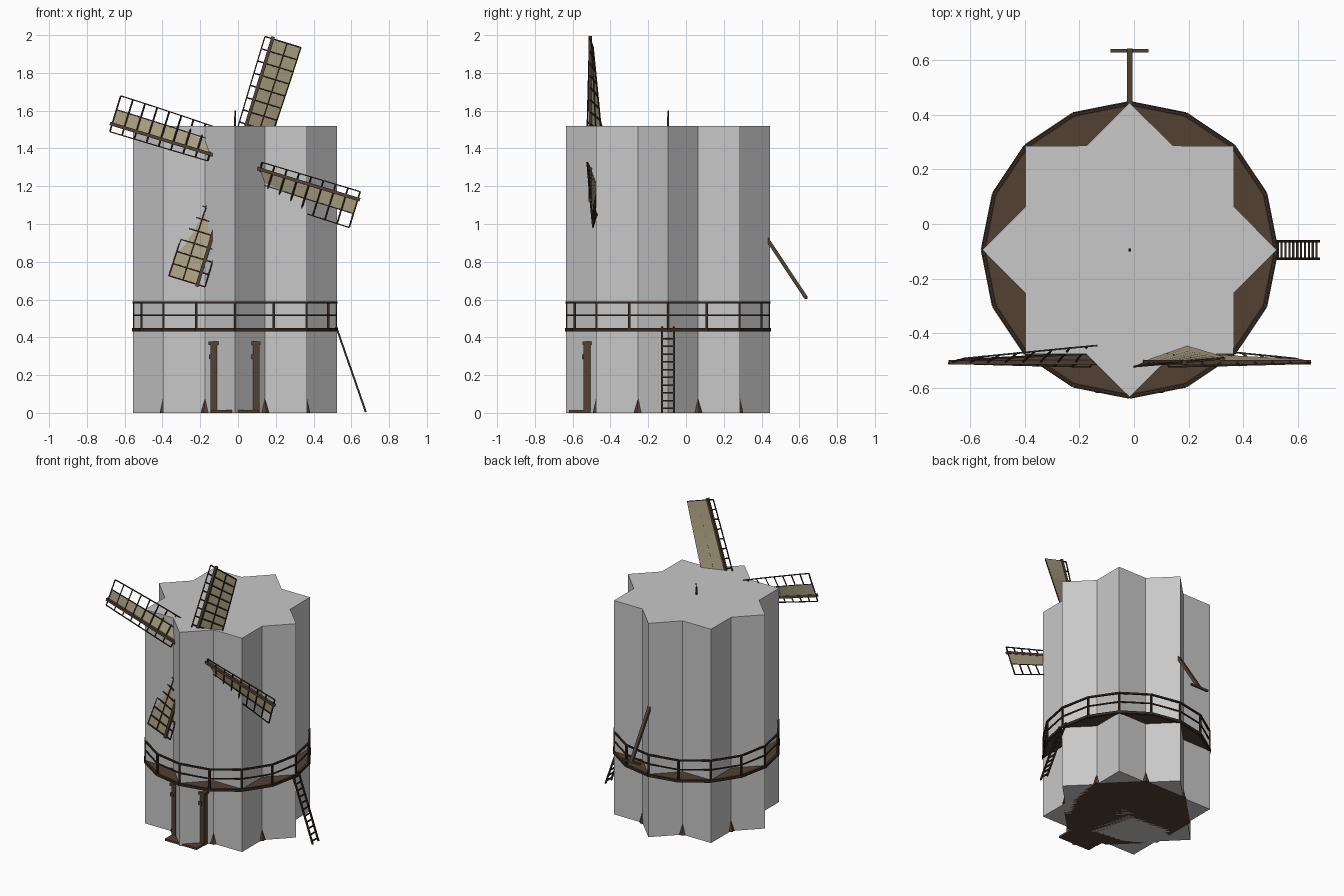
import bpy, bmesh, math
from mathutils import Vector, Matrix

if "Cube" in bpy.data.objects:
    bpy.data.objects.remove(bpy.data.objects["Cube"])

CX, CY = -0.016, -0.095          # tower axis
R = 0.543


def material(name, rgb):
    m = bpy.data.materials.new(name)
    m.diffuse_color = (*rgb, 1)
    m.use_nodes = True
    m.node_tree.nodes["Principled BSDF"].inputs["Base Color"].default_value = m.diffuse_color
    return m


STONE = material("pale_grey", (0.58, 0.58, 0.58))
WOOD = material("brown_wood", (0.085, 0.052, 0.034))
DARK = material("dark_wood", (0.035, 0.022, 0.015))
CLOTH = material("beige_cloth", (0.42, 0.36, 0.23))


def finish(name, bm, mat):
    bmesh.ops.recalc_face_normals(bm, faces=bm.faces)
    me = bpy.data.meshes.new(name)
    bm.to_mesh(me)
    bm.free()
    me.materials.append(mat)
    ob = bpy.data.objects.new(name, me)
    bpy.context.collection.objects.link(ob)
    return ob


def box(bm, x0, x1, y0, y1, z0, z1):
    mid = Vector(((x0 + x1) / 2, (y0 + y1) / 2, (z0 + z1) / 2))
    size = Matrix.Diagonal((x1 - x0, y1 - y0, z1 - z0, 1))
    bmesh.ops.create_cube(bm, size=1, matrix=Matrix.Translation(mid) @ size)


def beam(bm, a, b, w, h=None):
    """Square bar between two points."""
    a, b = Vector(a), Vector(b)
    d = b - a
    rot = d.to_track_quat('Z', 'Y').to_matrix().to_4x4()
    size = Matrix.Diagonal((w, h or w, d.length, 1))
    bmesh.ops.create_cube(bm, size=1, matrix=Matrix.Translation((a + b) / 2) @ rot @ size)


def polar(r, i, n, z):
    a = 2 * math.pi * i / n
    return Vector((CX + r * math.cos(a), CY + r * math.sin(a), z))


def prism(bm, pts, height):
    f = bm.faces.new([bm.verts.new(p) for p in pts])
    up = bmesh.ops.extrude_face_region(bm, geom=[f])["geom"]
    bmesh.ops.translate(bm, vec=(0, 0, height),
                        verts=[v for v in up if isinstance(v, bmesh.types.BMVert)])


# Eight-pointed tower
bm = bmesh.new()
prism(bm, [polar(0.54 if i % 2 == 0 else 0.4135, i, 16, 0) for i in range(16)], 1.52)
finish("tower", bm, STONE)

# Tapered plinth whose corners peek out of the notches
bm = bmesh.new()
bmesh.ops.create_cone(bm, cap_ends=True, segments=8, radius1=0.431, radius2=0.401, depth=0.13,
                      matrix=Matrix.Translation((CX, CY, 0.065)) @ Matrix.Rotation(math.pi / 8, 4, 'Z'))
finish("plinth", bm, WOOD)

# Roof spike
bm = bmesh.new()
beam(bm, (CX, CY, 1.5), (CX, CY, 1.57), 0.01)
beam(bm, (CX, CY, 1.56), (CX + 0.002, CY + 0.002, 1.6), 0.005)
finish("roof_spike", bm, DARK)

# Gallery floor
bm = bmesh.new()
prism(bm, [polar(R, i, 16, 0.434) for i in range(16)], 0.014)
finish("gallery_floor", bm, WOOD)

# Gallery railing: kerb, two rails and posts
bm = bmesh.new()
for i in range(16):
    for z, w in ((0.44, 0.018), (0.518, 0.008), (0.584, 0.011)):
        beam(bm, polar(R - 0.006, i, 16, z), polar(R - 0.006, i + 1, 16, z), w)
    beam(bm, polar(R - 0.008, i, 16, 0.44), polar(R - 0.008, i, 16, 0.584), 0.012)
finish("gallery_railing", bm, DARK)

# Ladder on the right
bm = bmesh.new()
top, foot = Vector((0.52, CY, 0.455)), Vector((0.677, CY, 0.004))
side = Vector((0, 0.032, 0))
for s in (-1, 1):
    beam(bm, top + s * side, foot + s * side, 0.010)
for k in range(11):
    p = top.lerp(foot, (k + 0.5) / 11)
    beam(bm, p - side, p + side, 0.008)
finish("ladder", bm, DARK)

# Tail pole with crossbar at the back
bm = bmesh.new()
beam(bm, (CX, 0.42, 0.935), (CX, 0.635, 0.61), 0.02)
beam(bm, (CX - 0.07, 0.636, 0.609), (CX + 0.07, 0.636, 0.609), 0.013)
finish("tail_pole", bm, WOOD)

# Door frame and step, crossing the front point of the tower
bm = bmesh.new()
for s in (-1, 1):
    x = CX + s * 0.112
    box(bm, x - 0.017, x + 0.017, -0.542, -0.505, 0, 0.37)
    box(bm, x - 0.027, x + 0.024, -0.548, -0.498, 0.36, 0.378)
    box(bm, x - 0.025, x, -0.548, -0.52, 0.285, 0.31)
box(bm, CX - 0.1, CX + 0.1, -0.54, -0.505, 0.335, 0.37)
finish("door_frame", bm, WOOD)
bm = bmesh.new()
box(bm, CX - 0.125, CX + 0.125, -0.62, -0.48, 0, 0.014)
finish("door_step", bm, WOOD)

# Four twisted sails
HUB = Vector((CX, -0.507, 1.33))
R0, R1, WIDE, NARROW = 0.14, 0.685, 0.157, -0.042


def sail_point(ang, r, w, back=0.0):
    """Point at distance r along an arm and w across it, twisted towards the hub."""
    t = math.radians(24 - 19 * (r - R0) / (R1 - R0))
    u = Vector((math.sin(ang), 0, math.cos(ang)))
    v = Vector((math.cos(ang), 0, -math.sin(ang)))
    return HUB + u * r + v * (w * math.cos(t)) + Vector((0, w * math.sin(t) + back, 0))


for k, label in enumerate(("top", "right", "bottom", "left")):
    ang = math.radians(17 + 90 * k)
    # Arm
    bm = bmesh.new()
    beam(bm, HUB, sail_point(ang, 0.692, 0), 0.018)
    finish(label + "_sail_arm", bm, WOOD)
    # Lattice
    bm = bmesh.new()
    radii = [R0 + (R1 - 0.005 - R0) * i / 8 for i in range(9)]
    for r in radii:
        beam(bm, sail_point(ang, r, NARROW), sail_point(ang, r, WIDE), 0.007)
    for w in (NARROW, 0.08, WIDE):
        for a, b in zip(radii, radii[1:]):
            beam(bm, sail_point(ang, a, w), sail_point(ang, b, w), 0.006)
    finish(label + "_sail_lattice", bm, DARK)
    # Cloth: fully spread on the upright pair, half furled on the others
    bm = bmesh.new()
    width = WIDE if k % 2 == 0 else 0.08
    rows = [[bm.verts.new(sail_point(ang, r, w, 0.005)) for w in (0, width)] for r in radii]
    for a, b in zip(rows, rows[1:]):
        bm.faces.new((a[0], a[1], b[1], b[0]))
    finish(label + "_sail_cloth", bm, CLOTH)
